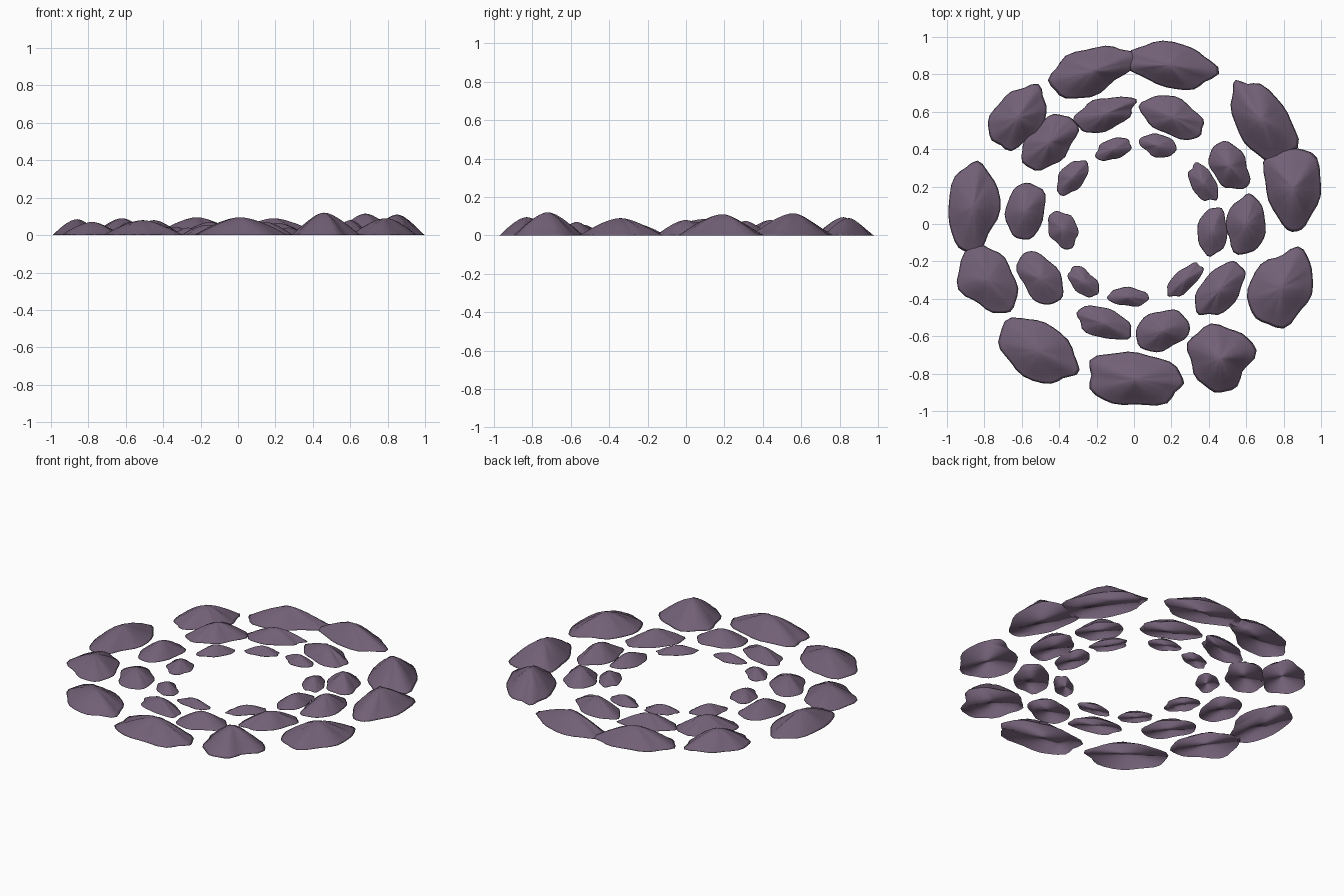
import bpy
import bmesh
import random
from math import radians, sin, cos, tau
from mathutils import Vector, Matrix

cube = bpy.data.objects.get("Cube")
if cube:
    bpy.data.objects.remove(cube, do_unlink=True)

# One dull purple stone colour
STONE = (0.17, 0.117, 0.183, 1)
purple_rock = bpy.data.materials.new("purple rock")
purple_rock.use_nodes = True
purple_rock.diffuse_color = STONE
shader = purple_rock.node_tree.nodes["Principled BSDF"]
shader.inputs["Base Color"].default_value = STONE
shader.inputs["Roughness"].default_value = 0.9

SIDES = 28
# Mound profile: share of the outline radius, share of the height
PROFILE = [(1, 0), (0.93, 0.07), (0.7, 0.38), (0.45, 0.68), (0.25, 0.88), (0.1, 0.98)]


def outline(length, width, angle, taper, rng):
    """Irregular egg: an ellipse narrowed towards its far end, with lobes."""
    lobes = [(n, rng.uniform(0.02, 0.045), rng.uniform(0, tau)) for n in (3, 4, 5, 7)]
    turn = Matrix.Rotation(radians(angle), 3, "Z")
    points = []
    for i in range(SIDES):
        a = tau * i / SIDES
        r = 1 + sum(size * cos(n * a + phase) for n, size, phase in lobes)
        side = width * (1 - taper * cos(a))
        points.append(turn @ Vector((length * r * cos(a), side * r * sin(a), 0)))
    return points


def mound(name, x, y, length, width, angle, height, taper, rng):
    bm = bmesh.new()
    edge = outline(length, width, angle, taper, rng)
    # Ridges fade out at the rim and the summit
    ridges = [rng.uniform(-0.06, 0.06) for _ in edge]
    rings = []
    for share, level in PROFILE:
        ring = []
        for point, ridge in zip(edge, ridges):
            rise = level + ridge * 4 * level * (1 - level)
            ring.append(bm.verts.new((point.x * share, point.y * share, rise * height)))
        rings.append(ring)
    # Slopes
    for low, high in zip(rings, rings[1:]):
        for i in range(SIDES):
            j = (i + 1) % SIDES
            bm.faces.new((low[i], low[j], high[j], high[i]))
    # Summit and flat underside
    top = bm.verts.new((0, 0, height))
    for i in range(SIDES):
        bm.faces.new((rings[-1][i], rings[-1][(i + 1) % SIDES], top))
    bm.faces.new(list(reversed(rings[0])))
    mesh = bpy.data.meshes.new(name)
    bm.to_mesh(mesh)
    bm.free()
    mesh.materials.append(purple_rock)
    rock = bpy.data.objects.new(name, mesh)
    rock.location = (x, y, 0)
    bpy.context.collection.objects.link(rock)
    rock.select_set(True)
    bpy.context.view_layer.objects.active = rock


# Each mound: x, y, half length, half width, direction, height, taper
OUTER = [
    (-0.22, 0.82, 0.24, 0.12, 20, 0.095, 0.2),
    (0.19, 0.85, 0.24, 0.12, 170, 0.09, 0.2),
    (0.68, 0.56, 0.24, 0.14, 123, 0.115, 0.25),
    (0.85, 0.19, 0.23, 0.15, -85, 0.11, 0.25),
    (0.79, -0.34, 0.22, 0.16, 60, 0.09, 0.1),
    (0.46, -0.72, 0.18, 0.17, -90, 0.12, 0.2),
    (0.01, -0.83, 0.26, 0.145, -5, 0.095, 0.15),
    (-0.51, -0.68, 0.23, 0.15, -32, 0.08, 0.1),
    (-0.78, -0.3, 0.2, 0.14, -55, 0.07, 0.1),
    (-0.86, 0.09, 0.24, 0.135, 85, 0.085, 0),
    (-0.62, 0.57, 0.19, 0.13, 50, 0.09, 0),
]
MIDDLE = [
    (-0.15, 0.59, 0.17, 0.085, 20, 0.07, 0.2),
    (0.21, 0.57, 0.18, 0.1, -25, 0.065, 0.1),
    (0.51, 0.31, 0.14, 0.095, -60, 0.075, 0),
    (0.6, 0, 0.16, 0.105, 85, 0.08, 0.15),
    (0.46, -0.35, 0.17, 0.1, 50, 0.07, 0),
    (0.15, -0.57, 0.15, 0.105, 20, 0.07, 0),
    (-0.16, -0.53, 0.155, 0.08, -20, 0.055, 0),
    (-0.5, -0.29, 0.16, 0.1, -55, 0.06, 0),
    (-0.58, 0.07, 0.155, 0.105, 80, 0.07, 0),
    (-0.45, 0.44, 0.18, 0.11, 45, 0.08, 0.1),
]
INNER = [
    (-0.11, 0.4, 0.1, 0.055, 20, 0.04, 0),
    (0.13, 0.42, 0.1, 0.06, -15, 0.04, 0),
    (0.37, 0.22, 0.11, 0.065, -60, 0.045, 0),
    (0.42, -0.04, 0.13, 0.08, 85, 0.05, 0),
    (0.27, -0.3, 0.12, 0.055, 42, 0.04, 0),
    (-0.03, -0.39, 0.11, 0.05, -3, 0.035, 0),
    (-0.27, -0.31, 0.1, 0.06, -45, 0.04, 0),
    (-0.38, -0.03, 0.105, 0.075, -65, 0.045, 0),
    (-0.33, 0.25, 0.11, 0.065, 50, 0.045, 0),
]

bpy.ops.object.select_all(action="DESELECT")
rng = random.Random(4)
for ring_name, ring in (("outer", OUTER), ("middle", MIDDLE), ("inner", INNER)):
    for number, values in enumerate(ring, 1):
        mound(f"{ring_name}_mound_{number}", *values, rng)
# Soft all over, so the rims darken as they roll under
bpy.ops.object.shade_smooth()
